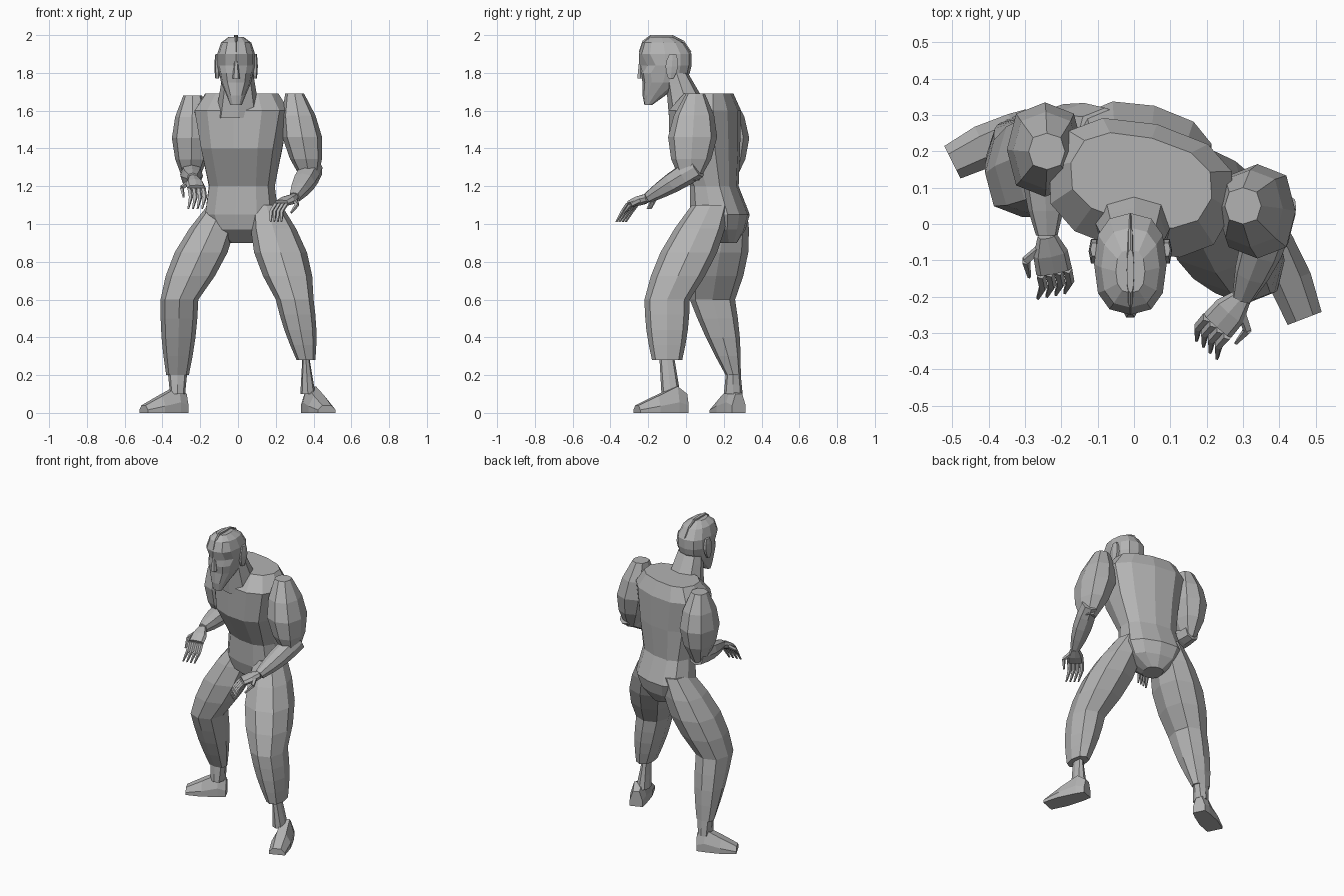
import bpy, bmesh, math
from mathutils import Vector

cube = bpy.data.objects.get("Cube")
if cube:
    bpy.data.objects.remove(cube, do_unlink=True)

grey = bpy.data.materials.new("plain grey")
grey.use_nodes = True
colour = (0.45, 0.45, 0.45, 1)
grey.diffuse_color = colour
grey.node_tree.nodes["Principled BSDF"].inputs["Base Color"].default_value = colour
ACROSS, BACK, UP = Vector((1, 0, 0)), Vector((0, 1, 0)), Vector((0, 0, 1))


def skin(name, rings):
    """Join rings of points into one closed, flat-shaded part."""
    bm = bmesh.new()
    loops = [[bm.verts.new(point) for point in ring] for ring in rings]
    for low, high in zip(loops, loops[1:]):
        for i in range(len(low)):
            bm.faces.new((low[i - 1], low[i], high[i], high[i - 1]))
    bm.faces.new(loops[0])
    bm.faces.new(loops[-1])
    bmesh.ops.recalc_face_normals(bm, faces=bm.faces)
    mesh = bpy.data.meshes.new(name)
    bm.to_mesh(mesh)
    bm.free()
    mesh.materials.append(grey)
    part = bpy.data.objects.new(name, mesh)
    bpy.context.collection.objects.link(part)
    return part


def squared(value):
    return math.copysign(abs(value) ** 0.8, value)


def oval(centre, u, v, wide, deep, sides):
    """Slightly squared oval spanned by the directions u and v."""
    angles = [math.tau * i / sides for i in range(sides)]
    return [centre + u * wide * squared(math.cos(a)) + v * deep * squared(math.sin(a)) for a in angles]


def stack(name, middle, sections, turn=0):
    """Level twelve-sided sections: y, z, half width, half depth."""
    u = Vector((math.cos(turn), math.sin(turn), 0))
    v = UP.cross(u)
    return skin(name, [oval(Vector((middle, y, z)), u, v, wide, deep, 12) for y, z, wide, deep in sections])


def muscle(name, start, end, wide, deep, bulge=(0, 0), steps=4, sides=8):
    """Tapered limb with a swelling; steep limbs get level sections."""
    start, end = Vector(start), Vector(end)
    along = (end - start).normalized()
    u, v = ACROSS, BACK
    if abs(along.z) < 0.7:
        u = along.cross(UP).normalized()
        v = u.cross(along)
    rings = []
    for i in range(steps + 1):
        t = i / steps
        swell = math.sin(math.pi * t)
        a = wide[0] + (wide[1] - wide[0]) * t + bulge[0] * swell
        b = deep[0] + (deep[1] - deep[0]) * t + bulge[1] * swell
        rings.append(oval(start.lerp(end, t), u, v, a, b, sides))
    return skin(name, rings)


def foot(name, heel, toe):
    """Flat-soled wedge, high at the ankle and low at the toes."""
    heel, toe = Vector(heel), Vector(toe)
    side = (toe - heel).normalized().cross(UP)
    half = [(1, 0), (1, 0.4), (0.5, 1)]
    outline = half + [(-a, b) for a, b in reversed(half)]
    shape = ((0, 0.04, 0.1), (0.2, 0.05, 0.14), (0.6, 0.06, 0.09), (1, 0.05, 0.04))
    skin(name, [[heel.lerp(toe, d) + side * wide * a + UP * high * b for a, b in outline]
                for d, wide, high in shape])


def finger(name, base, middle, tip):
    muscle(name + "_base", base, middle, (0.013, 0.012), (0.014, 0.012), steps=1, sides=5)
    muscle(name + "_tip", middle, tip, (0.012, 0.005), (0.012, 0.006), steps=1, sides=5)


def hand(name, wrist, knuckles, inner):
    """Palm, four curled fingers and a thumb on the inner side."""
    wrist, knuckles = Vector(wrist), Vector(knuckles)
    ahead = (knuckles - wrist).normalized()
    side = ahead.cross(UP).normalized() * inner
    muscle(name + "_palm", wrist, knuckles, (0.026, 0.05), (0.024, 0.018), (0.01, 0.005), steps=2)
    for i in range(4):
        base = knuckles + side * (i - 1.5) * 0.025
        middle = base + ahead * 0.04 - UP * 0.03
        tip = middle + ahead * 0.03 + side * 0.02 - UP * 0.05
        finger(f"{name}_finger_{i + 1}", base, middle, tip)
    root = wrist.lerp(knuckles, 0.3) + side * 0.02
    bend = root + side * 0.05 + ahead * 0.03 - UP * 0.02
    finger(name + "_thumb", root, bend, bend + ahead * 0.05 - UP * 0.03)


# Torso, turned so that its right side sits further back
stack("torso", 0.02, (
    (0.2, 0.9, 0.06, 0.07), (0.18, 0.97, 0.16, 0.13), (0.18, 1.05, 0.2, 0.15), (0.15, 1.2, 0.18, 0.12),
    (0.1, 1.4, 0.22, 0.18), (0.1, 1.6, 0.26, 0.18), (0.12, 1.69, 0.2, 0.12)), math.radians(-14))
muscle("neck", (0, 0.03, 1.56), (0, -0.05, 1.8), (0.12, 0.08), (0.12, 0.06))

# Head with a pointed beard, sunken eyes and a ridge along the crown
skull = ((-0.2, 1.63, 0.03, 0.02), (-0.17, 1.68, 0.05, 0.06), (-0.12, 1.75, 0.08, 0.11), (-0.11, 1.8, 0.09, 0.13),
         (-0.11, 1.84, 0.1, 0.14), (-0.11, 1.9, 0.1, 0.14), (-0.12, 1.96, 0.08, 0.11), (-0.13, 1.99, 0.04, 0.06))
head = stack("head", -0.01, skull)
for vert in head.data.vertices:
    if abs(vert.co.z - 1.84) < 0.01 and vert.co.y < -0.19 and abs(vert.co.x + 0.01) > 0.02:
        vert.co.y += 0.03
stack("head_crest", -0.01, [(y, z + 0.01, 0.01, deep) for y, z, wide, deep in skull[-3:]])
muscle("nose", (-0.01, -0.24, 1.77), (-0.01, -0.24, 1.86), (0.02, 0.01), (0.02, 0.01), steps=2, sides=6)
for name, x in (("left_ear", 0.09), ("right_ear", -0.11)):
    muscle(name, (x, -0.08, 1.77), (x, -0.07, 1.9), (0.01, 0.01), (0.015, 0.02), (0.005, 0.02), sides=6)

# Joints of each side: the left leg is forward, the right one back and turned out
poses = {
    "left": dict(hip=(0.15, 0.13, 1.1), knee=(0.3, -0.1, 0.6), shin=(0.36, -0.1, 0.28), calf=(0.05, 0.08),
                 ankle=(0.37, -0.08, 0.1), thin=0.02, heel=(0.37, 0, 0), toe=(0.47, -0.26, 0),
                 shoulder=(0.3, 0.05, 1.69), elbow=(0.38, 0.02, 1.23), forearm=(0.4, 0.06, 1.3),
                 wrist=(0.3, -0.2, 1.14), knuckles=(0.23, -0.28, 1.11), inner=-1),
    "right": dict(hip=(-0.08, 0.22, 1.1), knee=(-0.31, 0.14, 0.6), shin=(-0.32, 0.25, 0.2), calf=(0.06, 0.04),
                  ankle=(-0.32, 0.25, 0.1), thin=0.05, heel=(-0.28, 0.28, 0), toe=(-0.5, 0.17, 0),
                  shoulder=(-0.24, 0.2, 1.68), elbow=(-0.25, 0.21, 1.23), forearm=(-0.25, 0.25, 1.27),
                  wrist=(-0.24, -0.03, 1.24), knuckles=(-0.22, -0.13, 1.19), inner=1),
}
for name, p in poses.items():
    # Leg
    wide, deep = p["calf"]
    muscle(name + "_thigh", p["hip"], p["knee"], (0.08, 0.1), (0.1, 0.12), (0.05, 0.04))
    muscle(name + "_shin", p["knee"], p["shin"], (0.1, wide), (0.12, deep), (0.01, 0.01))
    muscle(name + "_ankle", p["shin"], p["ankle"], (p["thin"], 0.04), (0.04, 0.05), steps=2)
    foot(name + "_foot", p["heel"], p["toe"])
    # Arm
    muscle(name + "_upper_arm", p["shoulder"], p["elbow"], (0.05, 0.04), (0.05, 0.05), (0.06, 0.08))
    muscle(name + "_forearm", p["forearm"], p["wrist"], (0.05, 0.03), (0.06, 0.03), (0.02, 0.01))
    hand(name + "_hand", p["wrist"], p["knuckles"], p["inner"])
